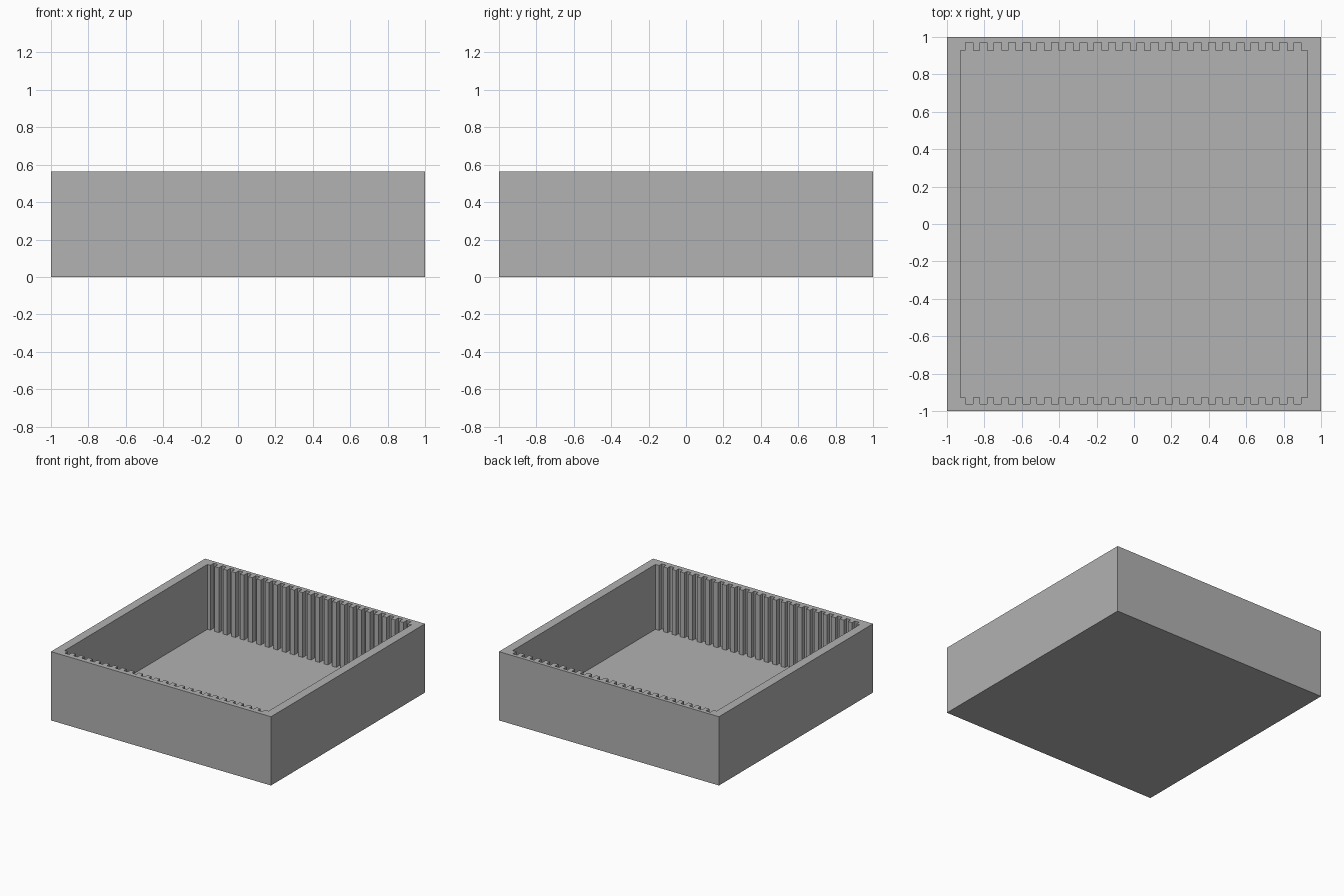
import bpy
import bmesh

cube = bpy.data.objects.get("Cube")
if cube:
    bpy.data.objects.remove(cube, do_unlink=True)

HALF, HEIGHT, FLOOR = 1.0, 0.565, 0.032
INNER = 0.927
SLOTS, PITCH, SLOT_WIDTH, FIRST_SLOT = 24, 0.0763, 0.0385, -0.9
BACK_SLOT, FRONT_SLOT = 0.971, -0.962

grey = bpy.data.materials.new("plain grey")
grey.use_nodes = True
color = (0.445, 0.445, 0.445, 1)
grey.diffuse_color = color
grey.node_tree.nodes["Principled BSDF"].inputs["Base Color"].default_value = color


def slotted_side(wall_y, slot_y):
    """Square-toothed line running from left to right along one wall."""
    points = [(-INNER, wall_y)]
    for i in range(SLOTS):
        a = FIRST_SLOT + i * PITCH
        b = a + SLOT_WIDTH
        points += [(a, wall_y), (a, slot_y), (b, slot_y), (b, wall_y)]
    return points + [(INNER, wall_y)]


# Outlines, both counter-clockwise
outer = [(-HALF, -HALF), (HALF, -HALF), (HALF, HALF), (-HALF, HALF)]
inner = slotted_side(-INNER, FRONT_SLOT) + slotted_side(INNER, BACK_SLOT)[::-1]

bm = bmesh.new()


def ring(points, z):
    return [bm.verts.new((x, y, z)) for x, y in points]


def walls(low, high):
    for i in range(len(low)):
        j = (i + 1) % len(low)
        bm.faces.new((low[i], low[j], high[j], high[i]))


# Outer shell and underside
bottom, top = ring(outer, 0), ring(outer, HEIGHT)
walls(bottom, top)
bm.faces.new(bottom[::-1])

# Slotted cavity and floor
floor, rim = ring(inner, FLOOR), ring(inner, HEIGHT)
walls(floor, rim)
bm.faces.new(floor)

# Flat rim between the two outlines
edges = [bm.edges.get((loop[i - 1], loop[i]))
         for loop in (top, rim) for i in range(len(loop))]
bmesh.ops.triangle_fill(bm, use_beauty=True, edges=edges, normal=(0, 0, 1))
bmesh.ops.recalc_face_normals(bm, faces=bm.faces)

mesh = bpy.data.meshes.new("slotted_tray")
bm.to_mesh(mesh)
bm.free()
mesh.materials.append(grey)
tray = bpy.data.objects.new("slotted_tray", mesh)
bpy.context.collection.objects.link(tray)
